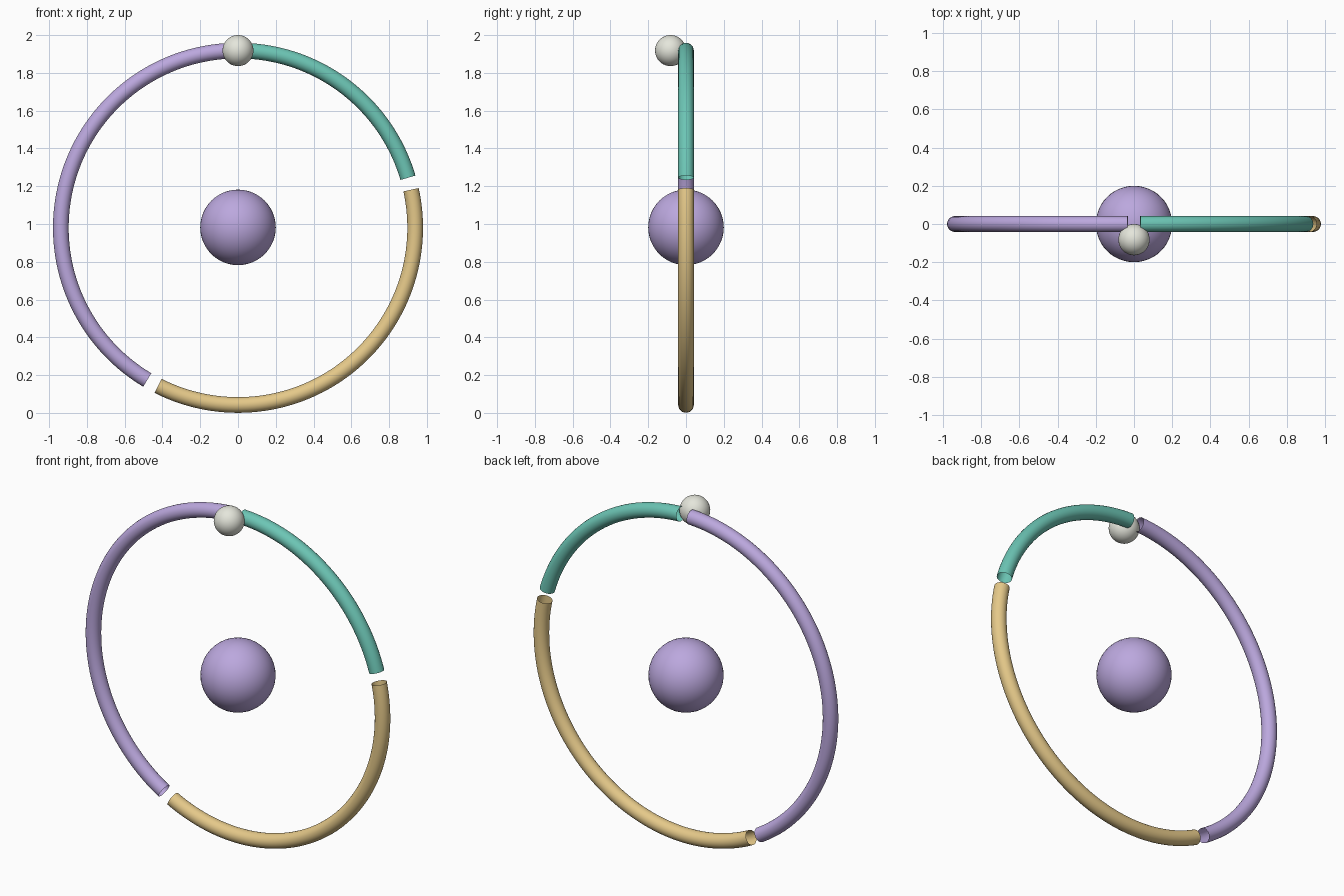
import bpy, bmesh, math

if "Cube" in bpy.data.objects:
    bpy.data.objects.remove(bpy.data.objects["Cube"])

CENTRE_Z = 0.98    # middle of the ring
RING_R = 0.938     # ring radius to tube middle
TUBE_R = 0.0415


def material(name, rgb):
    m = bpy.data.materials.new(name)
    m.diffuse_color = (*rgb, 1)
    m.use_nodes = True
    m.node_tree.nodes["Principled BSDF"].inputs["Base Color"].default_value = m.diffuse_color
    return m


purple = material("purple", (0.50, 0.39, 0.73))
gold = material("gold", (0.78, 0.58, 0.25))
teal = material("teal", (0.15, 0.56, 0.46))
ivory = material("ivory", (0.78, 0.79, 0.71))


def finish(name, bm, mat):
    bmesh.ops.recalc_face_normals(bm, faces=bm.faces)
    for f in bm.faces:
        f.smooth = True
    mesh = bpy.data.meshes.new(name)
    bm.to_mesh(mesh)
    bm.free()
    mesh.materials.append(mat)
    ob = bpy.data.objects.new(name, mesh)
    bpy.context.collection.objects.link(ob)
    return ob


def arc_tube(name, start, end, mat, sides=24):
    """Open-ended tube bent along part of the ring (degrees, from +x)."""
    steps = round((end - start) / 2)
    bm = bmesh.new()
    rings = []
    for i in range(steps + 1):
        a = math.radians(start + (end - start) * i / steps)
        ring = []
        for j in range(sides):
            t = math.tau * j / sides
            r = RING_R + TUBE_R * math.cos(t)
            ring.append(bm.verts.new((r * math.cos(a), TUBE_R * math.sin(t),
                                      CENTRE_Z + r * math.sin(a))))
        rings.append(ring)
    for p, q in zip(rings, rings[1:]):
        for j in range(sides):
            k = (j + 1) % sides
            bm.faces.new((p[j], p[k], q[k], q[j]))
    ob = finish(name, bm, mat)
    # make sure the open tube faces outward
    f = ob.data.polygons[0]
    a = math.radians(start)
    mid = (RING_R * math.cos(a), 0, CENTRE_Z + RING_R * math.sin(a))
    if sum(n * (c - m) for n, c, m in zip(f.normal, f.center, mid)) < 0:
        ob.data.flip_normals()


def ball(name, radius, loc, mat):
    bm = bmesh.new()
    bmesh.ops.create_uvsphere(bm, u_segments=48, v_segments=24, radius=radius)
    finish(name, bm, mat).location = loc


# three ring segments: 42, 37 and 21 percent, with small gaps
arc_tube("ring_segment_large", 92, 239.2, purple)
arc_tube("ring_segment_medium", 243.2, 372.4, gold)
arc_tube("ring_segment_small", 16.4, 88, teal)

# centre sphere and the marker bead in front of the top gap
ball("centre_sphere", 0.2, (0, 0, CENTRE_Z + 0.002), purple)
ball("marker_bead", 0.082, (0, -0.082, CENTRE_Z + RING_R), ivory)
